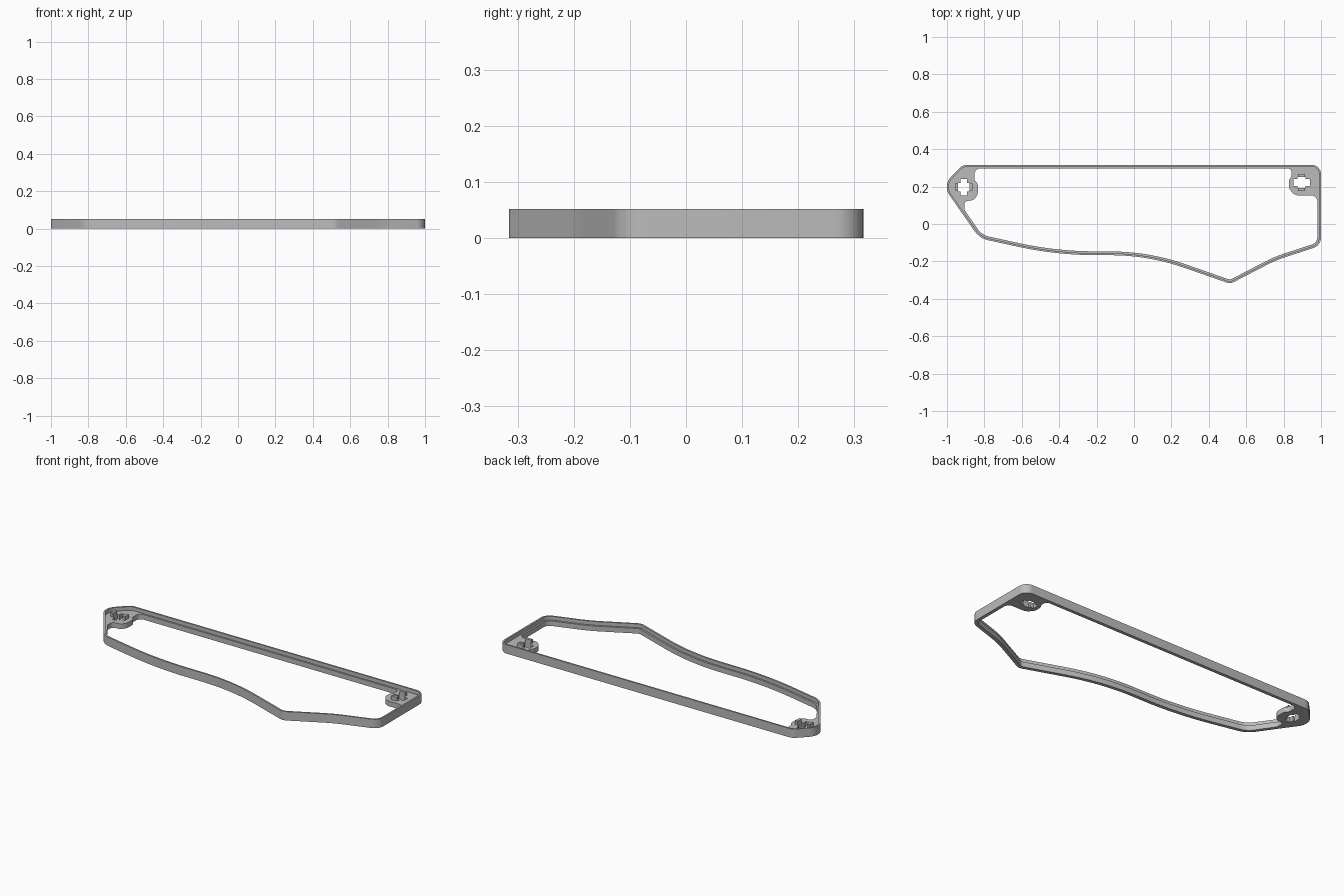
import bpy
import bmesh
import math
from mathutils import Vector

if "Cube" in bpy.data.objects:
    bpy.data.objects.remove(bpy.data.objects["Cube"], do_unlink=True)

HEIGHT, LEDGE = 0.052, 0.03
RIM_WIDTH, LEDGE_WIDTH = 0.01, 0.02

grey = bpy.data.materials.new("plain_grey")
grey.use_nodes = True
grey.diffuse_color = (0.5, 0.5, 0.5, 1)
grey.node_tree.nodes["Principled BSDF"].inputs["Base Color"].default_value = (0.5, 0.5, 0.5, 1)


def fillet(corners, closed):
    """Round each (x, y, radius) corner of a path with an arc."""
    pts, n = [], len(corners)
    for i, (x, y, r) in enumerate(corners):
        p = Vector((x, y))
        if r == 0 or (not closed and i in (0, n - 1)):
            pts.append(p)
            continue
        to_prev = Vector(corners[i - 1][:2]) - p
        to_next = Vector(corners[(i + 1) % n][:2]) - p
        a, b = to_prev.normalized(), to_next.normalized()
        turn = math.pi - a.angle(b)
        limit = 0.49 * min(to_prev.length, to_next.length)
        tangent = min(r * math.tan(turn / 2), limit)
        r = tangent / math.tan(turn / 2)
        centre = p + (a + b).normalized() * (r / math.cos(turn / 2))
        start, end = p + a * tangent - centre, p + b * tangent - centre
        steps = 10
        for k in range(steps + 1):
            t = k / steps
            v = (start * math.sin((1 - t) * turn) + end * math.sin(t * turn)) / math.sin(turn)
            pts.append(centre + v)
    return pts


def inset(pts, d):
    """Offset a counter-clockwise loop inward."""
    out = []
    for i, p in enumerate(pts):
        a = (p - pts[i - 1]).normalized()
        b = (pts[(i + 1) % len(pts)] - p).normalized()
        na, nb = Vector((-a.y, a.x)), Vector((-b.y, b.x))
        m = (na + nb).normalized()
        out.append(p + m * (d / m.dot(na)))
    return out


def prism(name, loops, z0, z1):
    """Extrude a filled outline, with later loops as holes."""
    curve = bpy.data.curves.new(name, "CURVE")
    curve.dimensions = "2D"
    curve.fill_mode = "BOTH"
    curve.extrude = (z1 - z0) / 2
    for loop in loops:
        s = curve.splines.new("POLY")
        s.points.add(len(loop) - 1)
        for sp, p in zip(s.points, loop):
            sp.co = (p[0], p[1], 0, 1)
        s.use_cyclic_u = True
    temp = bpy.data.objects.new(name + "_profile", curve)
    bpy.context.collection.objects.link(temp)
    bpy.context.view_layer.update()
    graph = bpy.context.evaluated_depsgraph_get()
    mesh = bpy.data.meshes.new_from_object(temp.evaluated_get(graph))
    bpy.data.objects.remove(temp, do_unlink=True)
    bm = bmesh.new()
    bm.from_mesh(mesh)
    bmesh.ops.remove_doubles(bm, verts=bm.verts, dist=1e-5)
    bmesh.ops.recalc_face_normals(bm, faces=bm.faces)
    bmesh.ops.translate(bm, verts=bm.verts, vec=(0, 0, (z0 + z1) / 2))
    bm.to_mesh(mesh)
    bm.free()
    mesh.materials.clear()
    mesh.materials.append(grey)
    obj = bpy.data.objects.new(name, mesh)
    bpy.context.collection.objects.link(obj)
    bpy.ops.object.select_all(action="DESELECT")
    obj.select_set(True)
    bpy.context.view_layer.objects.active = obj
    bpy.ops.object.shade_smooth_by_angle(angle=math.radians(30))
    return obj


# Outer outline, counter-clockwise from the back right-hand corner
outline = fillet([
    (-0.916, 0.316, 0.06), (-1.023, 0.206, 0.075), (-0.825, -0.077, 0.12),
    (-0.42, -0.165, 2.0), (0.08, -0.168, 1.2), (0.515, -0.32, 0.05),
    (0.76, -0.193, 0.7), (1.0, -0.115, 0.06), (1.0, 0.316, 0.05)], True)

# Inner outline, bulging into a mounting tab at each back corner
right_tab = fillet([
    (-0.78, 0.297, 0), (-0.853, 0.297, 0.05), (-0.853, 0.235, 0.02),
    (-0.835, 0.215, 0.03), (-0.835, 0.16, 0.04), (-0.855, 0.127, 0.04),
    (-0.907, 0.122, 0.02), (-0.907, 0.077, 0.03), (-0.858, 0.005, 0)], False)
left_tab = fillet([
    (0.98, 0.09, 0), (0.98, 0.152, 0.03), (0.86, 0.152, 0.05),
    (0.828, 0.19, 0.04), (0.828, 0.235, 0.03), (0.842, 0.255, 0.02),
    (0.842, 0.297, 0.05), (0.78, 0.297, 0)], False)
front_edge = [p for p in inset(outline, LEDGE_WIDTH) if p.y < 0]
inner = right_tab + front_edge + left_tab


def cross_hole(cx, cy, turned):
    """Stepped slot, long along x unless turned."""
    quarter = [(0.044, 0.018), (0.022, 0.018), (0.022, 0.03)]
    pts = quarter + [(-x, y) for x, y in reversed(quarter)]
    pts += [(-x, -y) for x, y in pts]
    return [(cx - y, cy + x) if turned else (cx + x, cy + y) for x, y in pts]


mounts = {"right": (-0.91, 0.197, True), "left": (0.896, 0.222, False)}

# Lower ledge with tabs, and the thinner rim above it
prism("base_ledge", [outline, inner] + [cross_hole(*m) for m in mounts.values()], 0, LEDGE)
prism("outer_rim", [outline, inset(outline, RIM_WIDTH)], LEDGE, HEIGHT)

# Pair of pegs beside each slot
for side, (cx, cy, turned) in mounts.items():
    for label, sign in (("first", 1), ("second", -1)):
        dx, dy, hx, hy = 0, sign * 0.038, 0.019, 0.008
        if turned:
            dx, dy, hx, hy = dy, dx, hy, hx
        x, y = cx + dx, cy + dy
        box = [(x - hx, y - hy), (x + hx, y - hy), (x + hx, y + hy), (x - hx, y + hy)]
        prism(f"{side}_{label}_peg", [box], LEDGE, HEIGHT)
